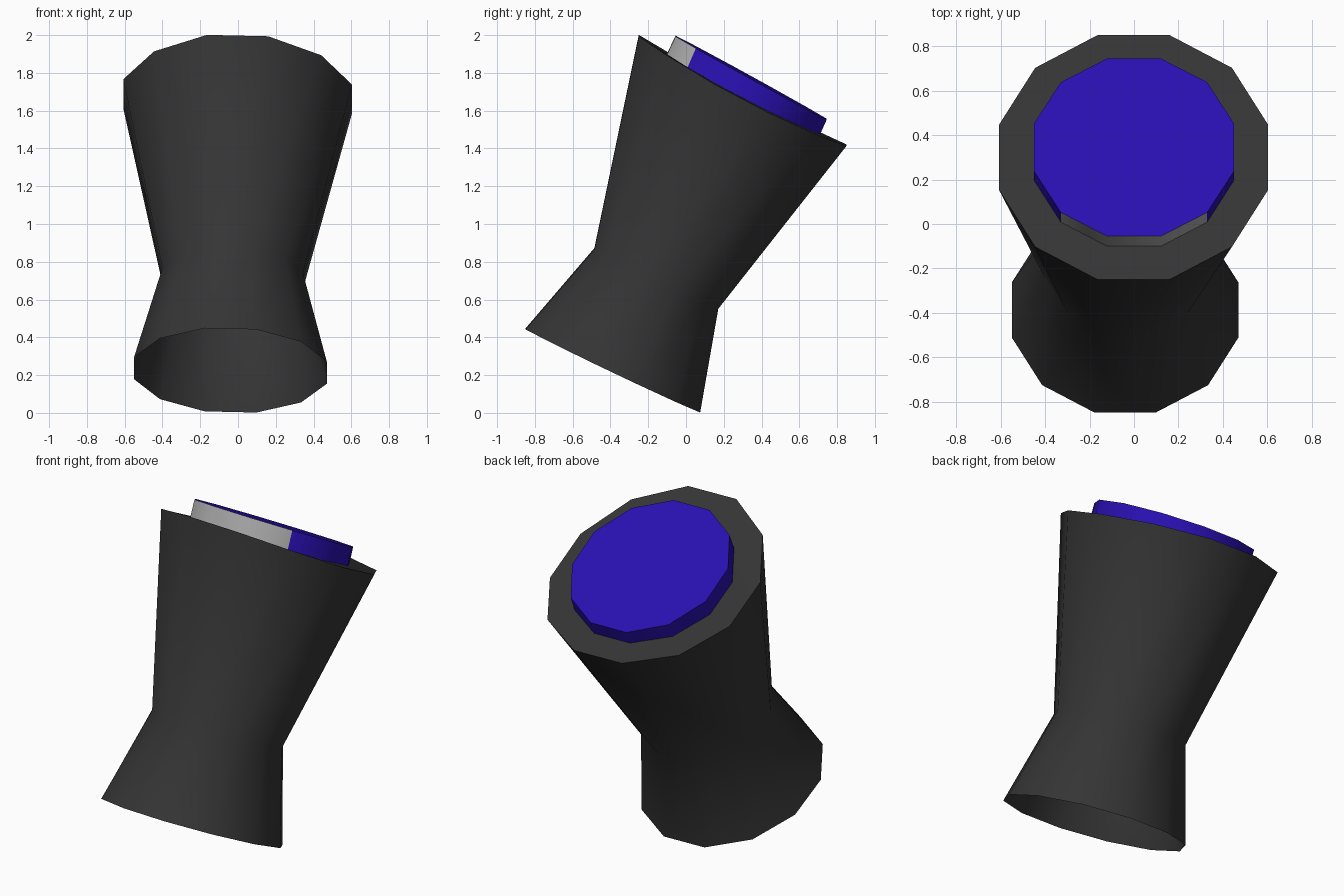
import bpy, bmesh, math

if "Cube" in bpy.data.objects:
    bpy.data.objects.remove(bpy.data.objects["Cube"])

SIDES = 12
K = math.cos(math.pi / SIDES)


def material(name, rgb):
    m = bpy.data.materials.new(name)
    m.diffuse_color = (*rgb, 1)
    m.use_nodes = True
    m.node_tree.nodes["Principled BSDF"].inputs["Base Color"].default_value = m.diffuse_color
    return m


black = material("black", (0.035, 0.035, 0.035))
blue = material("deep blue", (0.022, 0.005, 0.44))
grey = material("light grey", (0.42, 0.42, 0.42))


def ring(bm, centre, hx, dy, dz, roll=0.014, sag=0.0):
    """Tilted 12-sided ring: half width hx, half depth dy, falling dz to the back."""
    cx, cy, cz = centre
    verts = []
    for i in range(SIDES):
        a = math.tau * (i + 0.5) / SIDES
        c, s = math.cos(a) / K, math.sin(a) / K
        verts.append(bm.verts.new((cx + hx * c, cy + dy * s,
                                   cz - dz * s - roll * c - sag * c * c)))
    return verts


def bridge(bm, lower, upper):
    return [bm.faces.new((lower[i], lower[(i + 1) % SIDES],
                          upper[(i + 1) % SIDES], upper[i])) for i in range(SIDES)]


def finish(bm, name, mats):
    me = bpy.data.meshes.new(name)
    bm.to_mesh(me)
    bm.free()
    for m in mats:
        me.materials.append(m)
    ob = bpy.data.objects.new(name, me)
    bpy.context.collection.objects.link(ob)
    bpy.ops.object.select_all(action='DESELECT')
    ob.select_set(True)
    bpy.context.view_layer.objects.active = ob
    bpy.ops.object.shade_smooth_by_angle(angle=math.radians(40))
    return ob


# Disc seat shared by body rim and disc
seat = ((0, 0.305, 1.69), 0.45, 0.405, 0.212, 0.01, 0.015)

# Waisted body: open flared foot, waist, wide top with a rim
bm = bmesh.new()
foot = ring(bm, (-0.04, -0.387, 0.225), 0.51, 0.462, 0.22, 0.012)
waist = ring(bm, (-0.028, -0.157, 0.712), 0.372, 0.328, 0.157)
top = ring(bm, (-0.002, 0.30, 1.71), 0.605, 0.55, 0.29, 0.014, 0.035)
inner = ring(bm, *seat)
for a, b in ((foot, waist), (waist, top), (top, inner)):
    bridge(bm, a, b)
bm.faces.new(inner)
finish(bm, "body", [black])

# Raised disc, with the three front side faces in grey
bm = bmesh.new()
base = ring(bm, *seat)
face = ring(bm, (0, 0.345, 1.775), 0.45, 0.40, 0.22, 0.008)
for f in bridge(bm, base, face):
    if f.calc_center_median().y < 0.05:
        f.material_index = 1
bm.faces.new(face)
finish(bm, "top_disc", [blue, grey])
